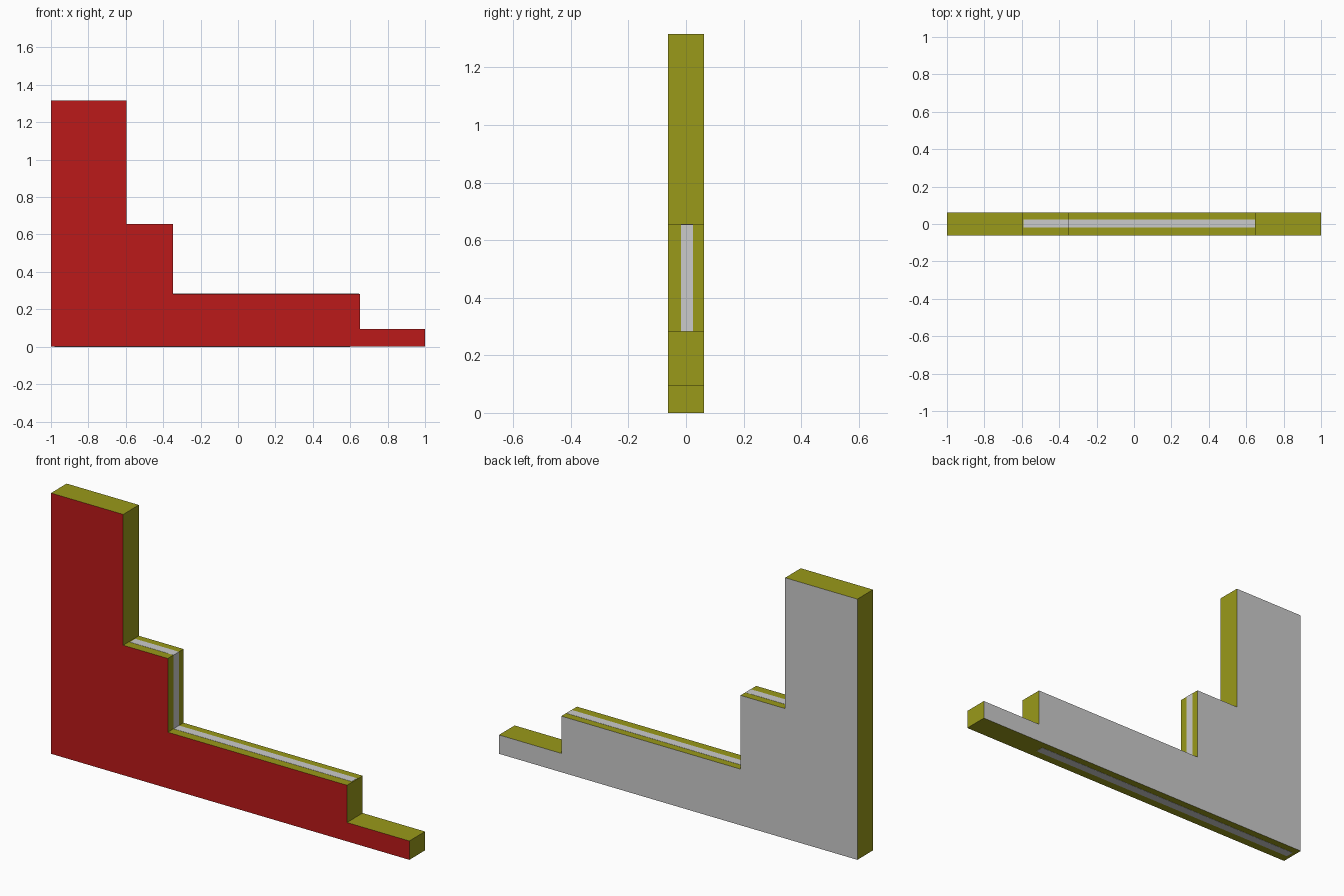
import bpy, bmesh
from mathutils import Vector

if "Cube" in bpy.data.objects:
    bpy.data.objects.remove(bpy.data.objects["Cube"])


def material(name, color):
    m = bpy.data.materials.new(name)
    m.diffuse_color = color
    m.use_nodes = True
    m.node_tree.nodes["Principled BSDF"].inputs["Base Color"].default_value = m.diffuse_color
    return m


def slab(name, profile, y0, y1, mats=()):
    """Extrude an x-z profile along y; optional materials: front, rim, back."""
    bm = bmesh.new()
    face = bm.faces.new([bm.verts.new((x, y0, z)) for x, z in profile])
    res = bmesh.ops.extrude_face_region(bm, geom=[face], use_keep_orig=True)
    moved = [g for g in res["geom"] if isinstance(g, bmesh.types.BMVert)]
    bmesh.ops.translate(bm, vec=Vector((0, y1 - y0, 0)), verts=moved)
    bmesh.ops.recalc_face_normals(bm, faces=bm.faces)
    if mats:
        for f in bm.faces:
            f.material_index = 0 if f.normal.y < -0.5 else 2 if f.normal.y > 0.5 else 1
    me = bpy.data.meshes.new(name)
    bm.to_mesh(me)
    bm.free()
    for m in mats:
        me.materials.append(m)
    ob = bpy.data.objects.new(name, me)
    bpy.context.collection.objects.link(ob)
    return ob


red = material("red_front", (0.5, 0.01, 0.01, 1))
olive = material("olive_rim", (0.32, 0.32, 0.01, 1))
grey = material("grey_back", (0.8, 0.8, 0.8, 1))

# Stepped panel: red front, olive rim, grey back
steps = [(-1, 0), (1, 0), (1, 0.095), (0.652, 0.095), (0.652, 0.283),
         (-0.348, 0.283), (-0.348, 0.655), (-0.597, 0.655),
         (-0.597, 1.315), (-1, 1.315)]
slab("stepped_panel", steps, -0.0625, 0.0625, (red, olive, grey))

# Grey core strip showing in the middle of the rim, a hair proud of it
e = 0.001
core = [(-0.98, -e), (0.6, -e), (0.6, 0.05), (0.648, 0.12), (0.648, 0.283 + e),
        (-0.348 + e, 0.283 + e), (-0.348 + e, 0.655), (-0.39, 0.655 + e),
        (-0.59, 0.655 + e), (-0.61, 0.6), (-0.98, 0.6)]
slab("core_strip", core, -0.018, 0.025)
